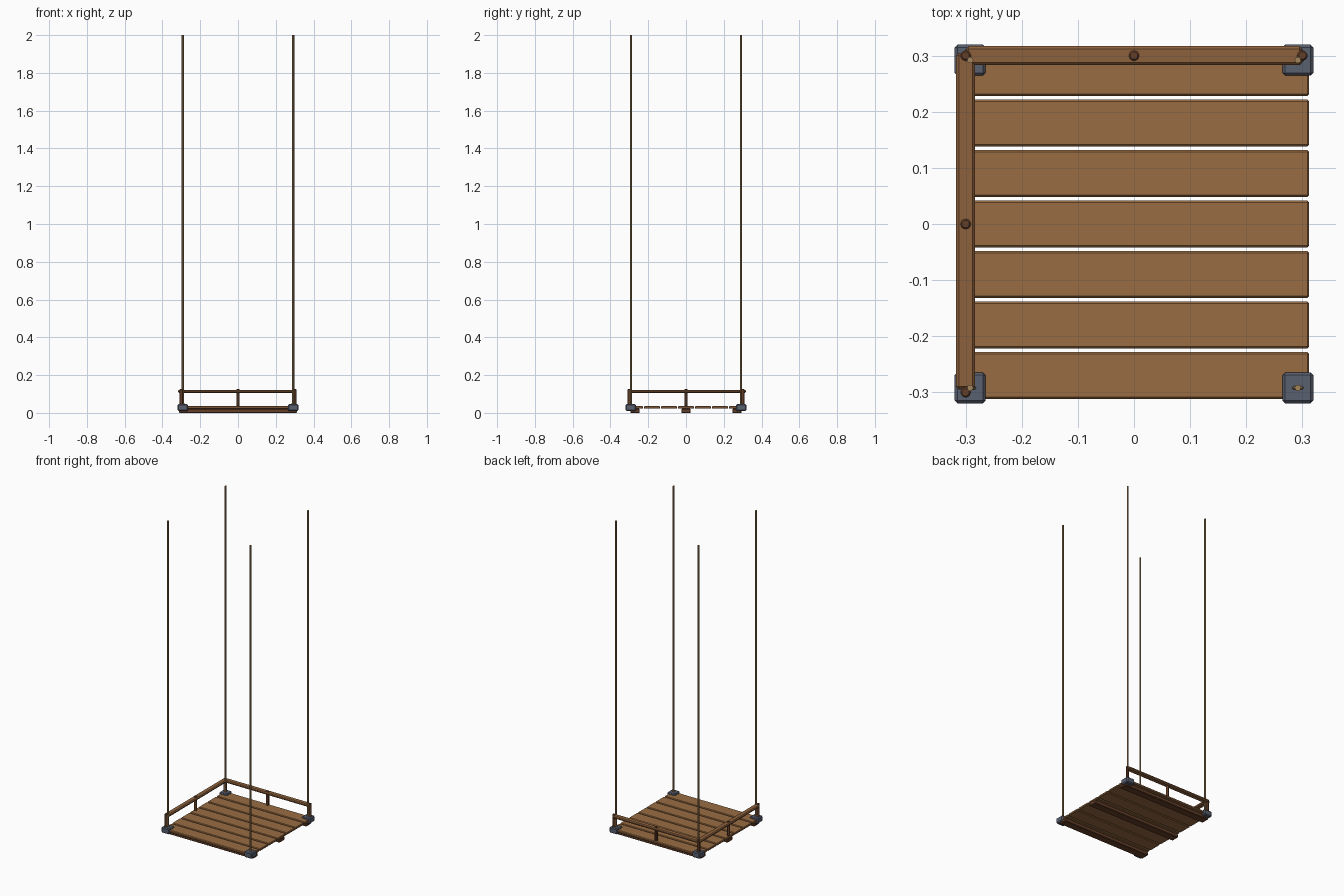
import bpy
from math import pi

cube = bpy.data.objects.get("Cube")
if cube:
    bpy.data.objects.remove(cube, do_unlink=True)


def material(name, rgb):
    m = bpy.data.materials.new(name)
    m.use_nodes = True
    m.diffuse_color = (*rgb, 1)
    m.node_tree.nodes["Principled BSDF"].inputs["Base Color"].default_value = (*rgb, 1)
    return m


PLANK = material("plank wood", (0.32, 0.15, 0.055))
RAIL = material("rail wood", (0.27, 0.12, 0.045))
DARK = material("dark wood", (0.13, 0.05, 0.022))
IRON = material("blue grey iron", (0.1, 0.115, 0.16))
ROPE = material("tan rope", (0.36, 0.23, 0.1))


def finish(name, mat, bevel):
    ob = bpy.context.object
    ob.name = name
    ob.data.materials.append(mat)
    if bevel:
        mod = ob.modifiers.new("edge bevel", "BEVEL")
        mod.width = bevel
        mod.segments = 1
    return ob


def box(name, loc, size, mat, bevel=0.0):
    bpy.ops.mesh.primitive_cube_add(size=1, location=loc)
    bpy.context.object.scale = size
    bpy.ops.object.transform_apply(location=False, rotation=False, scale=True)
    return finish(name, mat, bevel)


def rod(name, x, y, z0, z1, radius, sides, mat, bevel=0.0):
    bpy.ops.mesh.primitive_cylinder_add(vertices=sides, radius=radius, depth=z1 - z0,
                                        location=(x, y, (z0 + z1) / 2),
                                        rotation=(0, 0, pi / sides))
    return finish(name, mat, bevel)


# Deck planks
for i in range(-3, 4):
    box("deck_plank", (0, i * 0.09, 0.029), (0.624, 0.083, 0.014), PLANK, 0.003)

# Support beams under the deck
for y in (-0.27, 0, 0.27):
    box("support_beam", (0, y, 0.011), (0.624, 0.05, 0.022), DARK, 0.003)

# Corner brackets, hanging ropes and their knots
for x in (-0.292, 0.292):
    for y in (-0.292, 0.292):
        box("corner_bracket", (x, y, 0.028), (0.055, 0.055, 0.036), IRON, 0.005)
        rod("hanging_rope", x, y, 0.03, 2.0, 0.006, 6, ROPE)
        box("rope_knot", (x, y, 0.048), (0.02, 0.006, 0.008), ROPE, 0.002)

# Rail posts with their tops showing above the rails
for x, y in ((-0.3, -0.3), (-0.3, 0), (-0.3, 0.3), (0, 0.3), (0.3, 0.3)):
    rod("rail_post", x, y, 0.035, 0.126, 0.01, 8, DARK, 0.003)

# Handrails at the back and the right
box("back_rail", (0, 0.3, 0.114), (0.6, 0.034, 0.016), RAIL, 0.005)
box("right_rail", (-0.3, 0.005, 0.114), (0.034, 0.6, 0.016), RAIL, 0.005)
